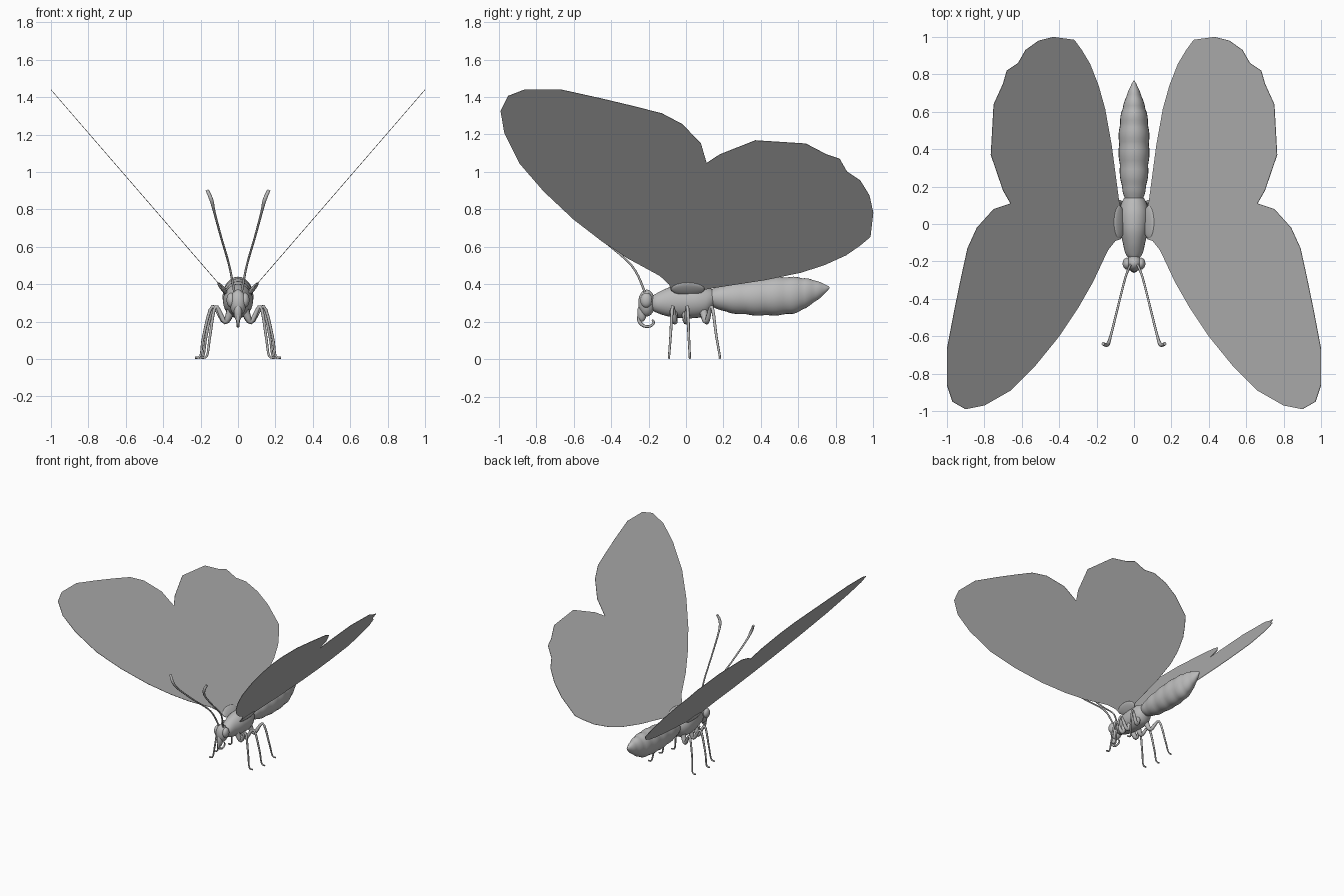
import bpy, bmesh, math
from mathutils import Matrix, Vector

default_cube = bpy.data.objects.get("Cube")
if default_cube:
    bpy.data.objects.remove(default_cube, do_unlink=True)

# Single plain colour
grey = bpy.data.materials.new("plain_grey")
grey.use_nodes = True
grey.diffuse_color = (0.5, 0.5, 0.5, 1)
for node in grey.node_tree.nodes:
    if node.type == "BSDF_PRINCIPLED":
        node.inputs["Base Color"].default_value = (0.5, 0.5, 0.5, 1)


def add_object(name, mesh, smooth=True, mirror=False):
    ob = bpy.data.objects.new(name, mesh)
    bpy.context.scene.collection.objects.link(ob)
    mesh.materials.clear()
    mesh.materials.append(grey)
    for face in mesh.polygons:
        face.use_smooth = smooth
        face.material_index = 0
    if mirror:
        ob.modifiers.new("Mirror", "MIRROR").use_mirror_merge = False
    return ob


def from_bmesh(name, bm, **options):
    bmesh.ops.recalc_face_normals(bm, faces=bm.faces[:])
    mesh = bpy.data.meshes.new(name)
    bm.to_mesh(mesh)
    bm.free()
    return add_object(name, mesh, **options)


def spline(points, steps):
    """Smooth path through the points."""
    pts = [Vector(p) for p in points]
    pts = [pts[0]] + pts + [pts[-1]]
    path = []
    for a, b, c, d in zip(pts, pts[1:], pts[2:], pts[3:]):
        for i in range(steps):
            t = i / steps
            path.append(b + (c - a) * (t / 2)
                        + (a * 2 - b * 5 + c * 4 - d) * (t * t / 2)
                        + (b * 3 - a - c * 3 + d) * (t ** 3 / 2))
    return path + [pts[-1]]


def loft(name, stations, steps=6, sides=24, ripple=0.0, rings=1):
    """Elliptical rings along y; each station is (y, top, bottom, half width)."""
    bm = bmesh.new()
    path = spline([Vector(s) for s in stations], steps)
    previous = None
    for k, (y, top, bottom, half) in enumerate(path):
        swell = 1 + ripple * (abs(math.sin(math.pi * rings * k / (len(path) - 1))) - 0.5)
        ring = []
        for i in range(sides):
            a = math.tau * i / sides
            ring.append(bm.verts.new((half * swell * math.cos(a), y,
                                      (top + bottom) / 2 + (top - bottom) / 2 * swell * math.sin(a))))
        if previous:
            for i in range(sides):
                j = (i + 1) % sides
                bm.faces.new((previous[i], previous[j], ring[j], ring[i]))
        else:
            bm.faces.new(ring)
        previous = ring
    bm.faces.new(previous)
    return from_bmesh(name, bm)


def ellipsoid(name, centre, size, tilt=0.0, mirror=False):
    bm = bmesh.new()
    matrix = (Matrix.Translation(centre) @ Matrix.Rotation(tilt, 4, "Y")
              @ Matrix.Diagonal((*size, 1)))
    bmesh.ops.create_uvsphere(bm, u_segments=20, v_segments=12, radius=1, matrix=matrix)
    return from_bmesh(name, bm, mirror=mirror)


def tube(name, points, radii, mirror=True, steps=5):
    """Tapered round tube along a smooth path."""
    curve = bpy.data.curves.new(name, "CURVE")
    curve.dimensions = "3D"
    curve.bevel_depth = 1.0
    curve.bevel_resolution = 2
    curve.use_fill_caps = True
    path = spline([(*p, ) for p in points], steps)
    line = curve.splines.new("POLY")
    line.points.add(len(path) - 1)
    for k, co in enumerate(path):
        line.points[k].co = (*co, 1)
        i, part = divmod(k, steps)
        following = radii[min(i + 1, len(radii) - 1)]
        line.points[k].radius = radii[i] + (following - radii[i]) * part / steps
    helper = bpy.data.objects.new(name + "_path", curve)
    bpy.context.scene.collection.objects.link(helper)
    bpy.context.view_layer.update()
    evaluated = helper.evaluated_get(bpy.context.evaluated_depsgraph_get())
    mesh = bpy.data.meshes.new_from_object(evaluated)
    bpy.data.objects.remove(helper, do_unlink=True)
    return add_object(name, mesh, mirror=mirror)


def wing(name, outline):
    """Thin flat sheet on the raised wing plane, mirrored to both sides."""
    bm = bmesh.new()
    bm.faces.new([bm.verts.new((x, y, 1.44 - 1.156 * (1 - x))) for x, y in outline])
    ob = from_bmesh(name, bm, smooth=False, mirror=True)
    sheet = ob.modifiers.new("Thickness", "SOLIDIFY")
    sheet.thickness = 0.003
    sheet.offset = 0
    return ob


# Wings share the seam from the root to the notch
root, notch = (0.06, 0.03), (0.66, 0.11)
wing("forewings", [root, (0.07, -0.08), (0.10, -0.09), (0.14, -0.14), (0.22, -0.31),
                   (0.30, -0.45), (0.40, -0.60), (0.53, -0.76), (0.66, -0.89),
                   (0.80, -0.97), (0.90, -0.99), (0.97, -0.95), (1.0, -0.86),
                   (1.0, -0.67), (0.96, -0.46), (0.925, -0.29), (0.89, -0.13),
                   (0.84, -0.02), (0.75, 0.08), notch])
wing("hindwings", [root, notch, (0.70, 0.18), (0.765, 0.37), (0.75, 0.64), (0.70, 0.75),
                   (0.68, 0.82), (0.62, 0.86), (0.58, 0.93), (0.51, 0.98),
                   (0.43, 1.0), (0.32, 0.985), (0.28, 0.93), (0.235, 0.855),
                   (0.19, 0.74), (0.155, 0.615), (0.12, 0.42), (0.10, 0.27), (0.08, 0.12)])
ellipsoid("wing_roots", (0.08, 0.01, 0.375), (0.045, 0.09, 0.012), -math.atan(1.156), True)

# Body
loft("thorax", [(-0.19, 0.33, 0.27, 0.02), (-0.16, 0.35, 0.25, 0.045),
                (-0.10, 0.38, 0.23, 0.06), (-0.03, 0.40, 0.22, 0.075),
                (0.05, 0.40, 0.22, 0.08), (0.11, 0.385, 0.235, 0.068),
                (0.15, 0.37, 0.28, 0.045)])
loft("abdomen", [(0.09, 0.36, 0.30, 0.03), (0.14, 0.375, 0.28, 0.05),
                 (0.23, 0.405, 0.25, 0.07), (0.36, 0.425, 0.236, 0.08),
                 (0.48, 0.437, 0.236, 0.08), (0.59, 0.437, 0.25, 0.068),
                 (0.67, 0.425, 0.295, 0.045), (0.73, 0.405, 0.34, 0.022),
                 (0.767, 0.385, 0.38, 0.002)], ripple=0.06, rings=9)

# Head
ellipsoid("head", (0, -0.21, 0.30), (0.045, 0.045, 0.072))
ellipsoid("snout", (0, -0.235, 0.25), (0.022, 0.025, 0.05))
ellipsoid("eyes", (0.037, -0.212, 0.315), (0.024, 0.032, 0.04), mirror=True)
tube("proboscis", [(0, -0.245, 0.25), (0, -0.25, 0.205), (0, -0.225, 0.178),
                   (0, -0.19, 0.177), (0, -0.172, 0.195), (0, -0.18, 0.212)],
     [0.012, 0.01, 0.008, 0.007, 0.006, 0.005], mirror=False)

# Antennae with clubbed tips
tube("antennae", [(0.02, -0.22, 0.36), (0.047, -0.29, 0.50), (0.09, -0.46, 0.65),
                  (0.125, -0.60, 0.78), (0.142, -0.645, 0.85), (0.165, -0.64, 0.903)],
     [0.007, 0.006, 0.006, 0.007, 0.011, 0.009])

# Legs: hip, low joint, knee, shin, ankle and toe
for name, hip, joint, foot, spread in (("front_legs", -0.07, -0.06, -0.09, 0.0),
                                       ("middle_legs", 0.0, 0.0, 0.02, 0.035),
                                       ("hind_legs", 0.09, 0.11, 0.18, 0.02)):
    knee = joint + (foot - joint) * 0.4
    shin = joint + (foot - joint) * 0.75
    tube(name, [(0.035, hip, 0.27), (0.07, joint, 0.20), (0.12 + spread / 2, knee, 0.28),
                (0.15 + spread, shin, 0.12), (0.165 + spread, foot, 0.02),
                (0.195 + spread, foot, 0.007)],
         [0.025, 0.015, 0.009, 0.007, 0.006, 0.006])
